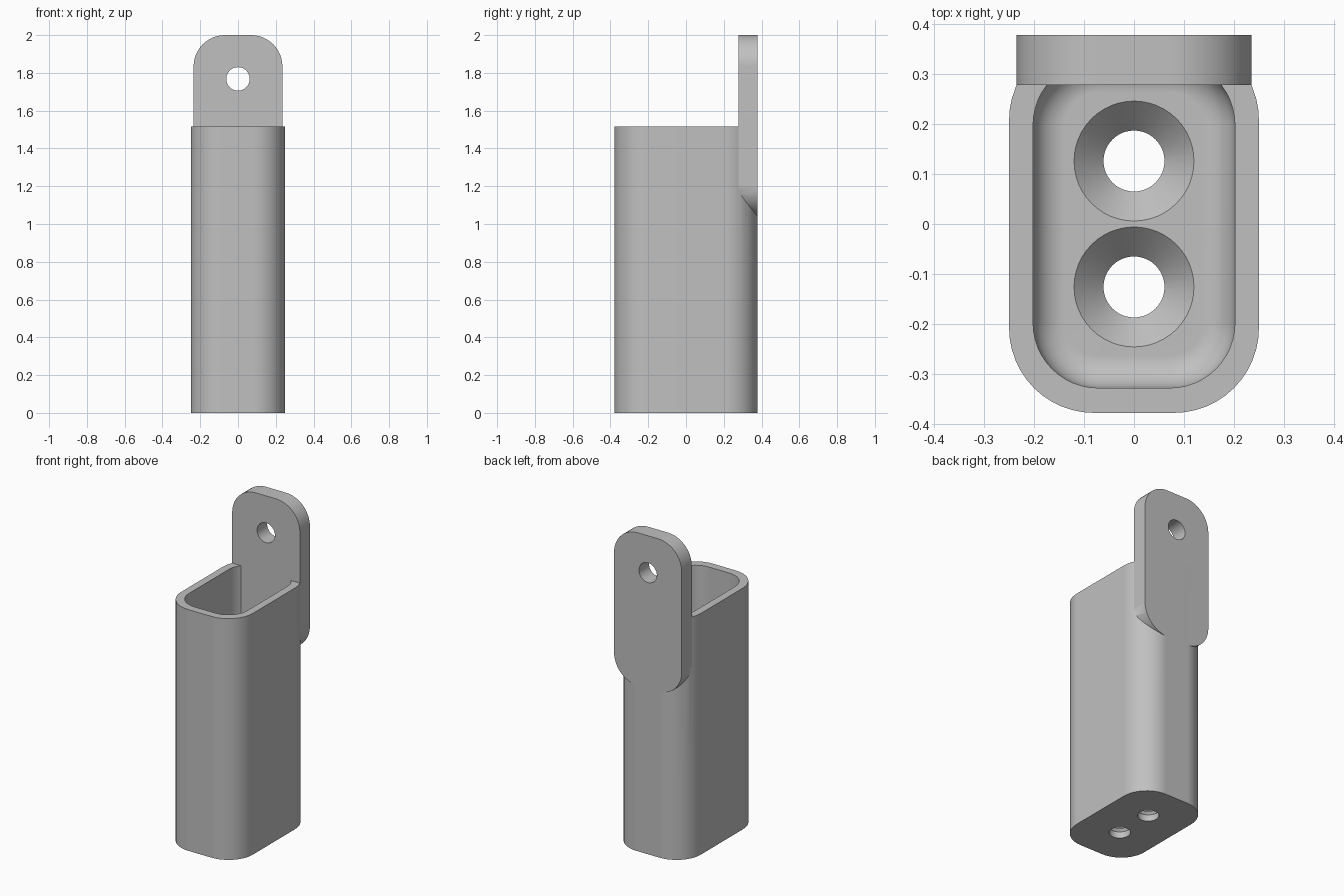
import bpy, bmesh
from math import sin, cos, pi, radians
from mathutils import Matrix, Vector

cube = bpy.data.objects.get("Cube")
if cube:
    bpy.data.objects.remove(cube, do_unlink=True)

# One plain grey for the whole holder
grey = bpy.data.materials.new("plain grey")
grey.use_nodes = True
COLOR = (0.53, 0.53, 0.53, 1)
grey.diffuse_color = COLOR
grey.node_tree.nodes["Principled BSDF"].inputs["Base Color"].default_value = COLOR

HALF_X, HALF_Y = 0.25, 0.378
HEIGHT, FLOOR, WALL = 1.515, 0.1, 0.05
FILLET = 0.065
ARC = 12


def rounded_rect(hx, hy, r):
    """Outline of a rectangle with rounded corners."""
    pts = []
    for i, (sx, sy) in enumerate([(1, 1), (-1, 1), (-1, -1), (1, -1)]):
        for k in range(ARC + 1):
            a = (i + k / ARC) * pi / 2
            pts.append((sx * (hx - r) + r * cos(a), sy * (hy - r) + r * sin(a)))
    return pts


def circle(r, n=48):
    return [(r * cos(2 * pi * k / n), r * sin(2 * pi * k / n)) for k in range(n)]


def loft(name, rings, matrix=Matrix()):
    """Closed solid through stacked (height, outline) rings."""
    bm = bmesh.new()
    loops = [[bm.verts.new((x, y, z)) for x, y in pts] for z, pts in rings]
    bm.faces.new(loops[0][::-1])
    bm.faces.new(loops[-1])
    for low, high in zip(loops, loops[1:]):
        for i in range(len(low)):
            j = (i + 1) % len(low)
            bm.faces.new((low[i], low[j], high[j], high[i]))
    bm.transform(matrix)
    bmesh.ops.recalc_face_normals(bm, faces=bm.faces)
    mesh = bpy.data.meshes.new(name)
    bm.to_mesh(mesh)
    bm.free()
    mesh.materials.append(grey)
    obj = bpy.data.objects.new(name, mesh)
    bpy.context.collection.objects.link(obj)
    return obj


def combine(target, other, operation):
    """Apply a boolean and discard the helper solid."""
    mod = target.modifiers.new("combine", "BOOLEAN")
    mod.operation, mod.object, mod.solver = operation, other, "EXACT"
    other.hide_render = True
    bpy.ops.object.select_all(action="DESELECT")
    bpy.context.view_layer.objects.active = target
    target.select_set(True)
    bpy.ops.object.modifier_apply(modifier=mod.name)
    bpy.data.objects.remove(other, do_unlink=True)


# Outer case
outline = rounded_rect(HALF_X, HALF_Y, 0.17)
holder = loft("holder_case", [(0, outline), (HEIGHT, outline)])

# Cavity with a filleted floor
rings = []
for k in range(9):
    a = k / 8 * pi / 2
    inset = FILLET * (1 - sin(a))
    rings.append((FLOOR + FILLET * (1 - cos(a)),
                  rounded_rect(HALF_X - WALL + 0.002 - inset,
                               HALF_Y - WALL - inset, 0.13 - inset)))
rings.append((HEIGHT + 0.1, rings[-1][1]))
combine(holder, loft("cavity_cutter", rings), "DIFFERENCE")

# Rounded hanging plate on the back
PLATE_LOW, PLATE_HIGH, PLATE_DEPTH = 1.04, 2.0, 0.1
stand_up = Matrix.Translation(Vector((0, HALF_Y, (PLATE_LOW + PLATE_HIGH) / 2))) @ Matrix.Rotation(radians(90), 4, "X")
tab = rounded_rect(0.235, (PLATE_HIGH - PLATE_LOW) / 2, 0.165)
combine(holder, loft("hanging_plate", [(0, tab), (PLATE_DEPTH, tab)], stand_up), "UNION")

# Hanging hole
through = Matrix.Translation(Vector((0, HALF_Y, 1.768))) @ Matrix.Rotation(radians(90), 4, "X")
combine(holder, loft("hanging_hole_cutter",
                     [(-0.1, circle(0.062)), (0.2, circle(0.062))], through), "DIFFERENCE")

# Two countersunk holes in the floor
for y in (-0.126, 0.126):
    screw = [(-0.1, circle(0.061)), (0.04, circle(0.061)),
             (FLOOR, circle(0.12)), (FLOOR + 0.02, circle(0.12))]
    combine(holder, loft("screw_hole_cutter", screw,
                         Matrix.Translation(Vector((0, y, 0)))), "DIFFERENCE")

# Smooth curved walls, crisp edges
bpy.ops.object.shade_smooth_by_angle(angle=radians(30))
weighted = holder.modifiers.new("even_normals", "WEIGHTED_NORMAL")
weighted.keep_sharp = True
